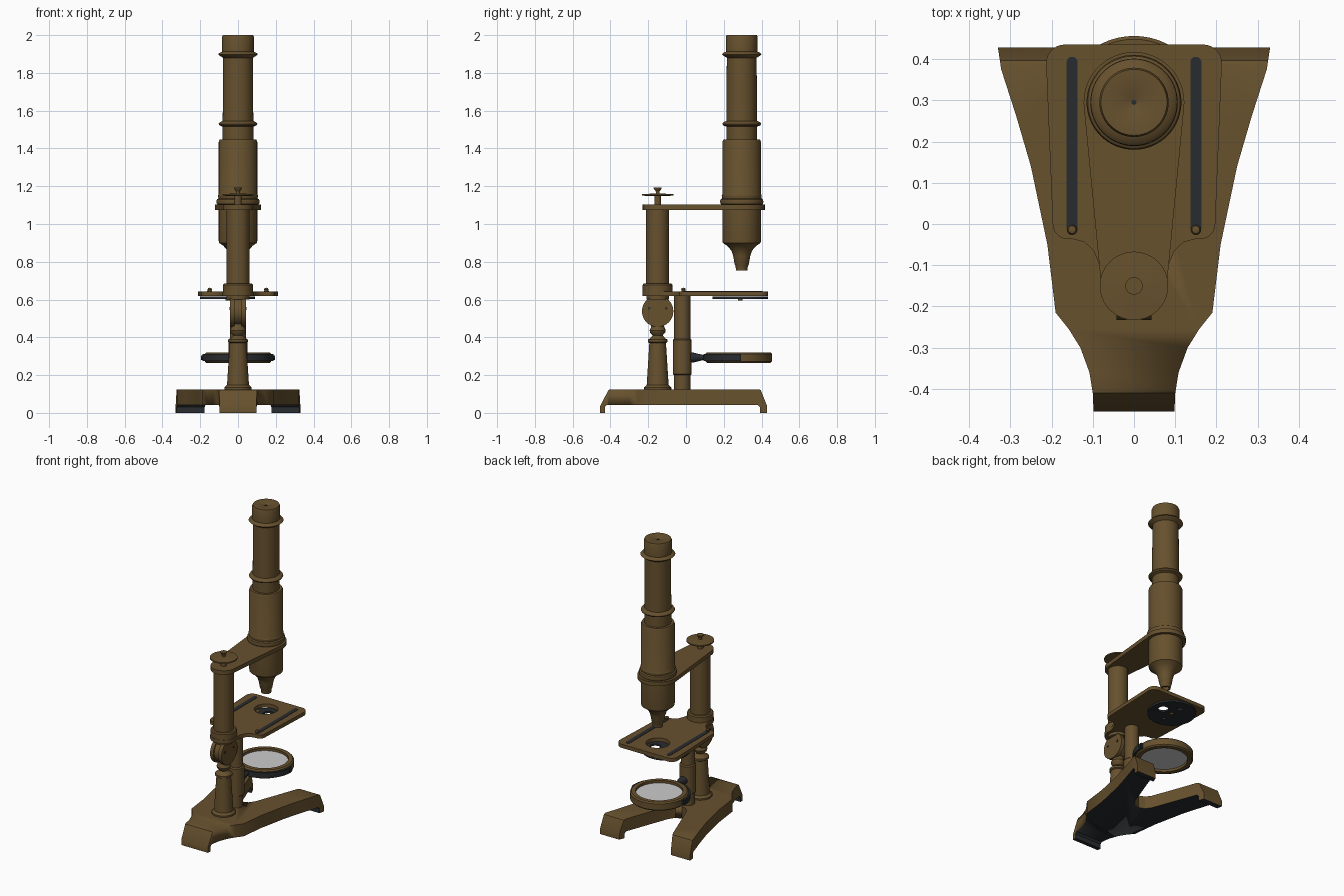
import bpy, bmesh, math
from mathutils import Matrix, Vector

cube = bpy.data.objects.get("Cube")
if cube:
    bpy.data.objects.remove(cube)


def material(name, rgb, metallic=0.0):
    m = bpy.data.materials.new(name)
    m.use_nodes = True
    m.diffuse_color = (*rgb, 1)
    m.node_tree.nodes["Principled BSDF"].inputs["Base Color"].default_value = (*rgb, 1)
    return m


BRASS = material("aged brass", (0.135, 0.082, 0.027))
BLACK = material("blackened steel", (0.022, 0.025, 0.028))
GLASS = material("mirror glass", (0.6, 0.6, 0.6))


def finish(name, bm, mat, loc=(0, 0, 0), rot=None):
    """Turn a bmesh into a placed, smooth-by-angle object."""
    bmesh.ops.remove_doubles(bm, verts=bm.verts, dist=1e-5)
    bmesh.ops.recalc_face_normals(bm, faces=bm.faces)
    if rot:
        bm.transform(rot)
    me = bpy.data.meshes.new(name)
    bm.to_mesh(me)
    bm.free()
    me.materials.append(mat)
    ob = bpy.data.objects.new(name, me)
    ob.location = loc
    bpy.context.collection.objects.link(ob)
    bpy.ops.object.select_all(action="DESELECT")
    ob.select_set(True)
    bpy.context.view_layer.objects.active = ob
    bpy.ops.object.shade_smooth_by_angle(angle=math.radians(32))
    return ob


def lathe(name, profile, mat, loc=(0, 0, 0), rot=None, start=0, sweep=math.tau, steps=48):
    """Revolve a (radius, height) profile about z."""
    bm = bmesh.new()
    spin = Matrix.Rotation(start, 3, "Z")
    vs = [bm.verts.new(spin @ Vector((r, 0, z))) for r, z in profile]
    for a, b in zip(vs, vs[1:]):
        bm.edges.new((a, b))
    bmesh.ops.spin(bm, geom=bm.verts[:] + bm.edges[:], cent=(0, 0, 0),
                   axis=(0, 0, 1), angle=sweep, steps=steps)
    bmesh.ops.remove_doubles(bm, verts=bm.verts, dist=1e-5)
    if sweep < 6:
        bmesh.ops.holes_fill(bm, edges=[e for e in bm.edges if e.is_boundary])
    return finish(name, bm, mat, loc, rot)


def drum(name, r, z0, z1, mat, loc=(0, 0, 0), rot=None, steps=40):
    return lathe(name, [(0, z0), (r, z0), (r, z1), (0, z1)], mat, loc, rot, steps=steps)


def prism(name, pts, lo, hi, mat, rot=None):
    """Extrude a flat outline from lo to hi."""
    bm = bmesh.new()
    face = bm.faces.new([bm.verts.new((x, y, lo)) for x, y in pts])
    top = bmesh.ops.extrude_face_region(bm, geom=[face])["geom"]
    bmesh.ops.translate(bm, vec=(0, 0, hi - lo), verts=[g for g in top if isinstance(g, bmesh.types.BMVert)])
    return finish(name, bm, mat, rot=rot)


def plate(name, loops, lo, hi, mat):
    """Extrude an outline with holes, using a filled curve."""
    cu = bpy.data.curves.new(name + " outline", "CURVE")
    cu.dimensions, cu.fill_mode, cu.extrude = "2D", "BOTH", (hi - lo) / 2
    for loop in loops:
        sp = cu.splines.new("POLY")
        sp.points.add(len(loop) - 1)
        for p, (x, y) in zip(sp.points, loop):
            p.co = (x, y, 0, 1)
        sp.use_cyclic_u = True
    tmp = bpy.data.objects.new(name + " outline", cu)
    bpy.context.collection.objects.link(tmp)
    me = tmp.evaluated_get(bpy.context.evaluated_depsgraph_get()).to_mesh()
    bm = bmesh.new()
    bm.from_mesh(me)
    bpy.data.objects.remove(tmp)
    return finish(name, bm, mat, (0, 0, (lo + hi) / 2))


def arc(cx, cy, r, a0, a1, n=12):
    return [(cx + r * math.cos(math.radians(a0 + (a1 - a0) * i / n)),
             cy + r * math.sin(math.radians(a0 + (a1 - a0) * i / n))) for i in range(n + 1)]


def circle(cx, cy, r, n=40):
    return arc(cx, cy, r, 0, 360, n)[:-1]


def mirrored(half):
    """Complete a right-hand outline that runs from front to back."""
    return half + [(-x, y) for x, y in reversed(half) if x > 1e-5]


PILLAR, AXIS, POST = -0.15, 0.295, -0.02
SIDEWAYS = Matrix.Rotation(math.pi / 2, 4, "Y")

# Splayed foot: plan outline cut by a side profile
base = prism("base", mirrored([
    (0.098, -0.455), (0.1, -0.41), (0.108, -0.36), (0.13, -0.3), (0.158, -0.255),
    (0.19, -0.215), (0.21, -0.05), (0.25, 0.14), (0.285, 0.26), (0.322, 0.375),
    (0.33, 0.428), (0.19, 0.428), (0.165, 0.36), (0.11, 0.21), (0.065, 0.09),
    (0.04, 0.055), (0, 0.04)]), -0.1, 0.3, BRASS)
side = prism("side cutter", [
    (-0.455, 0), (-0.455, 0.035), (-0.41, 0.122), (-0.4, 0.125), (0.385, 0.125),
    (0.396, 0.12), (0.428, 0.04), (0.428, 0), (0.392, 0), (0.392, 0.03),
    (0.38, 0.042), (-0.42, 0.042), (-0.43, 0.03), (-0.43, 0)], -0.5, 0.5, BRASS,
    Matrix(((0, 0, 1, 0), (1, 0, 0, 0), (0, 1, 0, 0), (0, 0, 0, 1))))
cut = base.modifiers.new("profile", "BOOLEAN")
cut.operation, cut.solver, cut.object = "INTERSECT", "EXACT", side
bpy.context.view_layer.objects.active = base
bpy.ops.object.modifier_apply(modifier="profile")
bpy.data.objects.remove(side)
base.data.materials.clear()
for m in (BRASS, BLACK):
    base.data.materials.append(m)
for f in base.data.polygons:
    inward = f.normal.y * f.center.y < -0.1 and abs(f.normal.y) > 0.9
    f.material_index = int(f.center.z < 0.05 and (f.normal.z < -0.5 or inward))

# Turned pedestal with its ball neck
lathe("pedestal", [
    (0, 0.12), (0.072, 0.12), (0.072, 0.135), (0.058, 0.148), (0.044, 0.37), (0.052, 0.375),
    (0.052, 0.388), (0.04, 0.395), (0.026, 0.41), (0.04, 0.425), (0.043, 0.437),
    (0.036, 0.452), (0.03, 0.48), (0, 0.48)], BRASS, (0, PILLAR, 0))

# Tilting joint: two cheeks, a thin core and screws
for x in (-0.03, 0.03):
    drum("hinge_cheek", 0.083, x - 0.012, x + 0.012, BRASS, (0, PILLAR, 0.538), SIDEWAYS)
    for y, z in ((-0.045, 0.015), (0.045, 0.015)):
        s = math.copysign(0.045, x)
        drum("hinge_screw", 0.007, min(0, s), max(0, s), BLACK, (0, PILLAR + y, 0.538 + z), SIDEWAYS, 12)
drum("hinge_core", 0.074, -0.02, 0.02, BRASS, (0, PILLAR, 0.538), SIDEWAYS)

# Upright column with its collar
lathe("column", [
    (0, 0.6), (0.06, 0.6), (0.06, 0.64), (0.079, 0.64), (0.079, 0.678), (0.073, 0.685),
    (0.061, 0.685), (0.061, 1.08), (0, 1.08)], BRASS, (0, PILLAR, 0))

# Tapered arm carrying the tube
prism("arm", arc(0, PILLAR, 0.079, -174, -6, 24) + arc(0, AXIS, 0.122, -6, 186, 36), 1.075, 1.102, BRASS)

# Fine focus knob
lathe("focus_knob", [
    (0, 1.1), (0.018, 1.1), (0.018, 1.148), (0.083, 1.15), (0.083, 1.158), (0.01, 1.162),
    (0.01, 1.172), (0.021, 1.188), (0.021, 1.192), (0, 1.192)], BRASS, (0, PILLAR, 0))

# Optical tube, from objective tip to eyepiece
lathe("optical_tube", [
    (0, 0.775), (0.02, 0.775), (0.022, 0.755), (0.031, 0.755), (0.032, 0.775), (0.037, 0.785),
    (0.045, 0.83), (0.055, 0.86), (0.078, 0.885), (0.1, 0.9), (0.102, 0.91), (0.102, 1.1),
    (0.112, 1.106), (0.115, 1.118), (0.112, 1.13), (0.104, 1.135), (0.106, 1.15), (0.102, 1.158),
    (0.102, 1.435), (0.097, 1.447), (0.081, 1.447), (0.081, 1.515), (0.098, 1.522),
    (0.103, 1.53), (0.098, 1.538), (0.081, 1.546), (0.079, 1.88), (0.098, 1.892),
    (0.105, 1.898), (0.098, 1.906), (0.084, 1.912), (0.084, 1.99), (0.08, 2), (0.017, 2),
    (0.007, 1.994), (0, 1.994)], BRASS, (0, AXIS, 0), steps=64)
drum("eye_lens", 0.006, 1.994, 1.996, BLACK, (0, AXIS, 0), steps=16)

# Stage with a light opening
stage_half = arc(0, PILLAR, 0.081, -90, 15) + [
    (0.084, -0.1), (0.098, -0.065), (0.12, -0.044), (0.15, -0.036)] + \
    arc(0.16, 0, 0.037, -80, 0, 6) + arc(0.168, 0.39, 0.045, 0, 90, 8)
plate("stage", [mirrored(stage_half), circle(0, AXIS, 0.072)], 0.618, 0.642, BRASS)
for x in (-0.15, 0.15):
    slot = arc(x, 0.392, 0.0135, 0, 180, 8) + arc(x, -0.008, 0.0135, 180, 360, 8)
    prism("stage_slot", slot, 0.64, 0.644, BLACK)
    lathe("clip_pin", [(0, 0.64), (0.008, 0.64), (0.012, 0.652), (0.009, 0.66), (0, 0.663)],
          BRASS, (x, -0.014, 0), steps=20)

# Rotating aperture disc under the stage
HUB = (-0.055, 0.287)
plate("aperture_disc", [circle(*HUB, 0.146, 56), circle(0.018, AXIS, 0.032, 24),
                        circle(HUB[0], HUB[1] + 0.075, 0.02, 20),
                        circle(HUB[0], HUB[1] - 0.075, 0.012, 16)], 0.604, 0.616, BLACK)
drum("aperture_pivot", 0.012, 0.596, 0.617, BRASS, (*HUB, 0), steps=16)

# Substage post with its sliding sleeve
lathe("mirror_post", [
    (0, 0.12), (0.043, 0.12), (0.043, 0.2), (0.05, 0.205), (0.05, 0.385), (0.043, 0.392),
    (0.043, 0.62), (0, 0.62)], BRASS, (0, POST, 0))

# Mirror: stem, half-ring fork, brass rim and glass
MIRROR = (0, 0.28, 0.293)
lathe("mirror_stem", [(0, 0), (0.026, 0), (0.026, 0.02), (0.014, 0.07), (0.014, 0.09), (0, 0.09)],
      BLACK, (0, 0.02, MIRROR[2]), Matrix.Rotation(-math.pi / 2, 4, "X"), steps=24)
lathe("mirror_fork", [(0.17, -0.018), (0.188, -0.018), (0.188, 0.018), (0.17, 0.018), (0.17, -0.018)],
      BLACK, MIRROR, start=math.pi * 0.98, sweep=math.pi * 1.04)
lathe("mirror_rim", [
    (0.142, -0.028), (0.168, -0.028), (0.176, -0.02), (0.176, 0.02), (0.168, 0.028),
    (0.142, 0.028), (0.142, -0.028)], BRASS, MIRROR, steps=56)
drum("mirror_glass", 0.145, -0.012, 0.012, GLASS, MIRROR, steps=48)
for s in (-1, 1):
    drum("mirror_pivot", 0.012, -0.006, 0.006, BLACK, (s * 0.189, MIRROR[1], MIRROR[2]), SIDEWAYS, 16)
